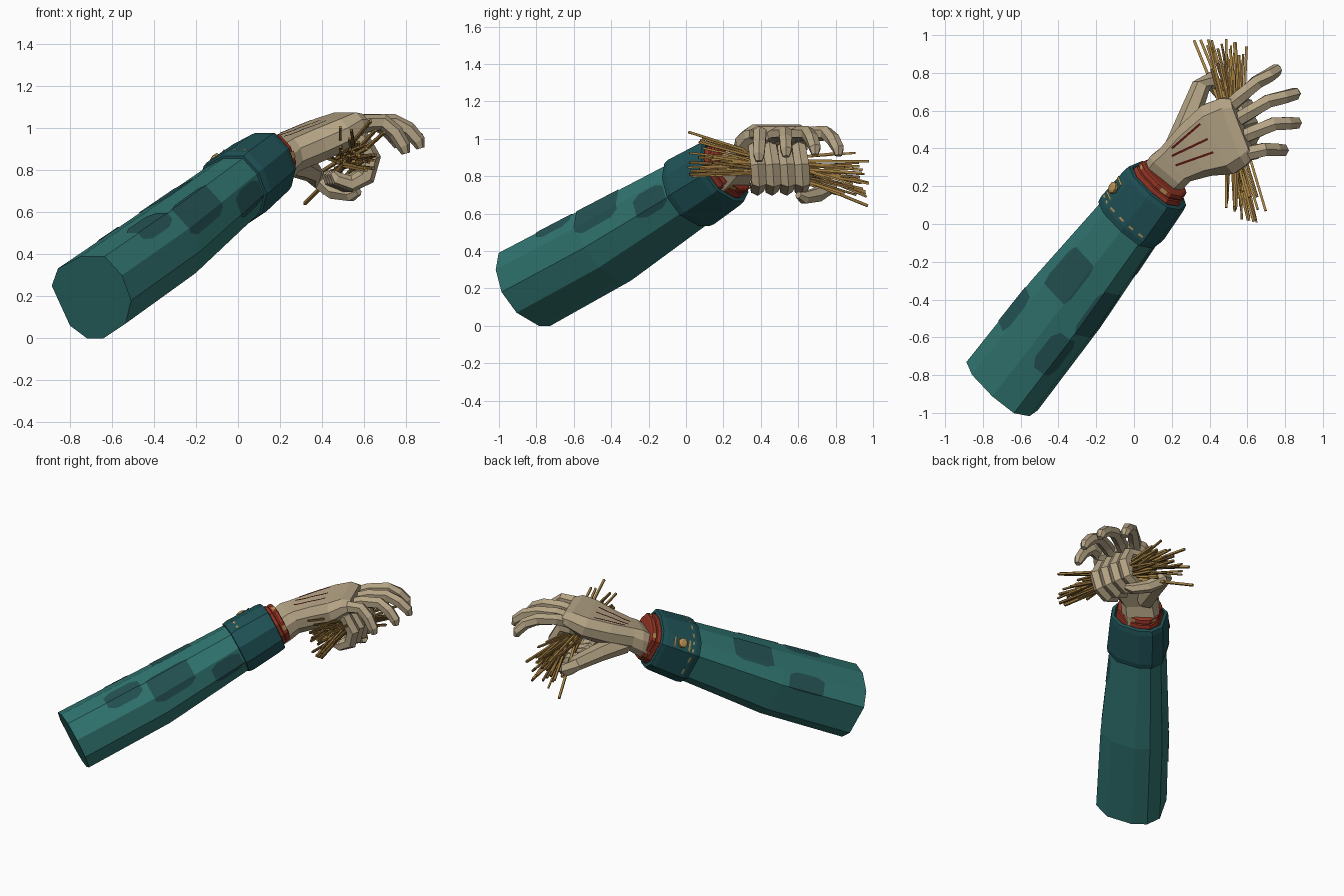
import bpy, bmesh, math, random
from mathutils import Vector as V, bvhtree

if "Cube" in bpy.data.objects:
    bpy.data.objects.remove(bpy.data.objects["Cube"])

random.seed(4)


def mat(name, rgb):
    m = bpy.data.materials.new(name)
    m.diffuse_color = (*rgb, 1)
    m.use_nodes = True
    m.node_tree.nodes["Principled BSDF"].inputs["Base Color"].default_value = m.diffuse_color
    return m


TEAL = mat("teal_cloth", (.030, .178, .163))
PATCH = mat("dark_teal_patch", (.018, .085, .088))
CUFF = mat("cuff_teal", (.014, .086, .096))
TAN = mat("tan_glove", (.46, .37, .235))
RED = mat("red_lining", (.30, .035, .018))
SCAR = mat("dark_red_stitch", (.10, .010, .008))
STRAW = mat("straw", (.38, .22, .055))
DARK = mat("dark_straw", (.20, .11, .03))
GOLD = mat("gold_thread", (.48, .29, .09))


def add(name, verts, faces, material, outward=None):
    """Make an object; closed solids get consistent normals, sheets face outward."""
    bm = bmesh.new()
    vs = [bm.verts.new(v) for v in verts]
    for f in faces:
        bm.faces.new([vs[j] for j in f])
    bm.normal_update()
    if outward is None:
        bmesh.ops.recalc_face_normals(bm, faces=bm.faces)
    else:
        for f in bm.faces:
            if f.normal.dot(outward(f.calc_center_median())) < 0:
                f.normal_flip()
    me = bpy.data.meshes.new(name)
    bm.to_mesh(me)
    bm.free()
    me.materials.append(material)
    ob = bpy.data.objects.new(name, me)
    bpy.context.collection.objects.link(ob)
    return ob


def loft(name, rings, material):
    """Skin a row of equal rings and cap both ends."""
    n = len(rings[0])
    verts = [p for r in rings for p in r]
    faces = [(a * n + i, a * n + (i + 1) % n, a * n + n + (i + 1) % n, a * n + n + i)
             for a in range(len(rings) - 1) for i in range(n)]
    faces += [tuple(range(n)), tuple(range(len(verts) - n, len(verts)))]
    return add(name, verts, faces, material)


def tube(name, pts, radii, material, sides=6, up=V((0, 1, 0.1))):
    pts = [V(p) for p in pts]
    rings = []
    for i, p in enumerate(pts):
        d = (pts[min(i + 1, len(pts) - 1)] - pts[max(i - 1, 0)]).normalized()
        a = (up - d * up.dot(d)).normalized()
        b = d.cross(a)
        angles = [2 * math.pi * (k + .5) / sides for k in range(sides)]
        rings.append([p + (a * math.cos(t) + b * math.sin(t)) * radii[i] for t in angles])
    return loft(name, rings, material)


# Forearm frame: A along the arm, U sideways, W upwards
BASE = V((-.695, -.85, .195))
A = V((.565, .728, .395)).normalized()
U = V((A.y, -A.x, 0)).normalized()
W = U.cross(A)
PROFILE = [(-.005, .212), (.14, .212), (.215, .114), (.23, -.016), (.16, -.136),
           (.005, -.212), (-.096, -.212), (-.178, -.147), (-.225, .06), (-.16, .15)]


def arm(s, t, k):
    """Point at profile position s, distance t along the arm, scale k."""
    i, f = math.floor(s), s - math.floor(s)
    p = V(PROFILE[i % 10]).lerp(V(PROFILE[(i + 1) % 10]), f) * k
    lift = max(0, t - .6) * .055
    return BASE + A * t + U * p.x + W * (p.y + lift)


def from_axis(c):
    return c - BASE - A * (c - BASE).dot(A)


def arm_loft(name, steps, material):
    return loft(name, [[arm(s, t, k) for s in range(10)] for t, k in steps], material)


# Sleeve, cuff and lining
arm_loft("sleeve", [(0, 1), (.6, .97), (1.23, .80)], TEAL)
arm_loft("cuff", [(1.20, .76), (1.205, .86), (1.24, .885), (1.45, .83),
                  (1.48, .80), (1.485, .71), (1.42, .67)], CUFF)
arm_loft("lining", [(1.38, .66), (1.49, .67), (1.505, .655), (1.51, .625),
                    (1.52, .645), (1.54, .63), (1.545, .57)], RED)


# Rounded cloth patches lying on the sleeve
def sleeve_scale(t):
    return 1 - .03 * t / .6 if t < .6 else .97 - .17 * (t - .6) / .63


def patch(name, s0, s1, t0, t1):
    cols = sorted({s0, s0 + .2, s1 - .2, s1} |
                  {float(i) for i in range(math.ceil(s0), math.floor(s1) + 1)})
    verts = []
    for s in cols:
        edge = .05 if s in (s0, s1) else 0
        verts += [arm(s, t, sleeve_scale(t) * 1.018) for t in (t0 + edge, t1 - edge)]
    faces = [(2 * i, 2 * i + 2, 2 * i + 3, 2 * i + 1) for i in range(len(cols) - 1)]
    add(name, verts, faces, PATCH, from_axis)


for n, p in enumerate([(8.8, 10.1, .67, .95), (.85, 2.4, .57, .87), (.35, 1.5, .28, .53),
                       (7.95, 9.0, .30, .55), (2.1, 3.3, .98, 1.19)]):
    patch(f"sleeve_patch_{n}", *p)


# Stitches along the cuff, flecks on the lining, and the cuff button
def plate(name, s, t, ds, dt, k, material):
    add(name, [arm(s - ds, t - dt, k), arm(s + ds, t - dt, k),
               arm(s + ds, t + dt, k), arm(s - ds, t + dt, k)],
        [(0, 1, 2, 3)], material, from_axis)


for n in range(8):
    plate(f"cuff_stitch_{n}", 7.25 + n * .5, 1.262, .11, .006, .895, GOLD)
for n in range(5):
    plate(f"lining_fleck_{n}", n * 2 + .5, 1.53, .2, .012, .66, GOLD)
plate("button_tab", 8.5, 1.345, .36, .055, .885, PATCH)
for n, t in enumerate((1.29, 1.40)):
    plate(f"tab_stitch_{n}", 8.5, t, .36, .006, .895, GOLD)
c = arm(8.5, 1.345, .87)
out = from_axis(c).normalized()
tube("button", [c, c + out * .02, c + out * .026], [.032, .032, .018], GOLD, 8, A)

# Glove palm: flattened eight-sided sections from wrist to knuckles
SECTIONS = [((.11, .20, .775), (.79, -.61), .112, .090, .10),
            ((.18, .28, .845), (.76, -.65), .122, .092, .15),
            ((.22, .315, .875), (.70, -.70), .118, .080, .25),
            ((.33, .39, .922), (.55, -.83), .155, .080, .35),
            ((.45, .45, .975), (.42, -.90), .200, .075, .35),
            ((.53, .49, 1.020), (.36, -.93), .190, .060, .35),
            ((.575, .51, 1.03), (.36, -.93), .165, .038, .35)]
rings = []
for c, l, w, h, lean in SECTIONS:
    c, l = V(c), V((*l, 0)).normalized()
    up = V((l.y * lean, -l.x * lean, 1)).normalized()
    rings.append([c + l * w * a + up * h * b for a, b in
                  [(1, .4), (.72, 1), (-.72, 1), (-1, .4),
                   (-1, -.4), (-.72, -1), (.72, -1), (1, -.4)]])
palm = loft("glove_palm", rings, TAN)

# Three sewn marks on the back of the hand, dropped onto its surface
palm_bm = bmesh.new()
palm_bm.from_mesh(palm.data)
tree = bvhtree.BVHTree.FromBMesh(palm_bm)
palm_bm.free()


def on_hand(x, y):
    hit = tree.ray_cast(V((x, y, 2)), V((0, 0, -1)))[0]
    return (hit or V((x, y, 1))) + V((0, 0, .005))


for n, (x0, y0, x1, y1) in enumerate([(.20, .40, .35, .53), (.20, .36, .39, .45),
                                      (.22, .31, .42, .38)]):
    side = V((y0 - y1, x1 - x0)).normalized() * .006
    verts = []
    for i in range(7):
        x, y = x0 + (x1 - x0) * i / 6, y0 + (y1 - y0) * i / 6
        verts += [on_hand(x + side.x, y + side.y), on_hand(x - side.x, y - side.y)]
    add(f"hand_mark_{n}", verts, [(2 * i, 2 * i + 2, 2 * i + 3, 2 * i + 1) for i in range(6)],
        SCAR, lambda c: V((0, 0, 1)))

# Four outstretched fingers: knuckle, middle and tip in plan, then tip height
for n, (a, b, c, z) in enumerate([((.48, .60), (.65, .75), (.765, .815), .925),
                                  ((.53, .54), (.71, .65), (.865, .69), .93),
                                  ((.55, .45), (.74, .53), (.87, .535), .92),
                                  ((.56, .36), (.69, .395), (.80, .39), .895)]):
    a, b, c = V((*a, 1.0)), V((*b, 1.03)), V((*c, z))
    pts = [a, a.lerp(b, .45) + V((0, 0, .012)), b, b.lerp(c, .55) + V((0, 0, .025)),
           c + V((-.01, 0, .02)), c + V((0, 0, -.015))]
    tube(f"open_finger_{n}", pts, [.040, .041, .040, .038, .034, .020], TAN,
         up=V((0, 1, 0)))

# Four curled fingers gripping the straw
for n in range(4):
    y, x = .38 + .078 * n, -.012 * n
    pts = [(.49 + x, y, .96), (.59 + x, y - .01, .95), (.635 + x, y + .005, .86),
           (.61 + x, y + .01, .77), (.54 + x, y, .735), (.47 + x, y - .01, .76),
           (.45 + x, y - .01, .79)]
    tube(f"curled_finger_{n}", pts, [.04, .042, .046, .045, .040, .034, .018], TAN)

# Thumb wrapping underneath
tube("thumb", [(.22, .38, .84), (.29, .56, .82), (.355, .73, .79), (.40, .765, .745),
               (.46, .70, .70), (.54, .63, .685), (.575, .60, .70)],
     [.07, .060, .050, .046, .042, .036, .020], TAN, up=V((0, 0, 1)))

# Straw bundle fanning out from the grip
for n in range(64):
    sign = 1 if n % 2 else -1
    mid = V((.53, .49, .855)) + V((random.uniform(-.045, .045), 0, random.uniform(-.04, .04)))
    if sign > 0:
        d = V((random.uniform(-.42, .10), 1, random.uniform(-.42, .12)))
    else:
        d = V((random.uniform(-.32, .06), 1, random.uniform(-.34, .08)))
    tip = mid + d * sign * random.uniform(.30, .49)
    r = random.uniform(.008, .012)
    tube(f"straw_{n}", [mid - d * sign * .08, tip], [r, r * .9],
         DARK if n % 3 == 0 else STRAW, 4, V((0, 0, 1)))
